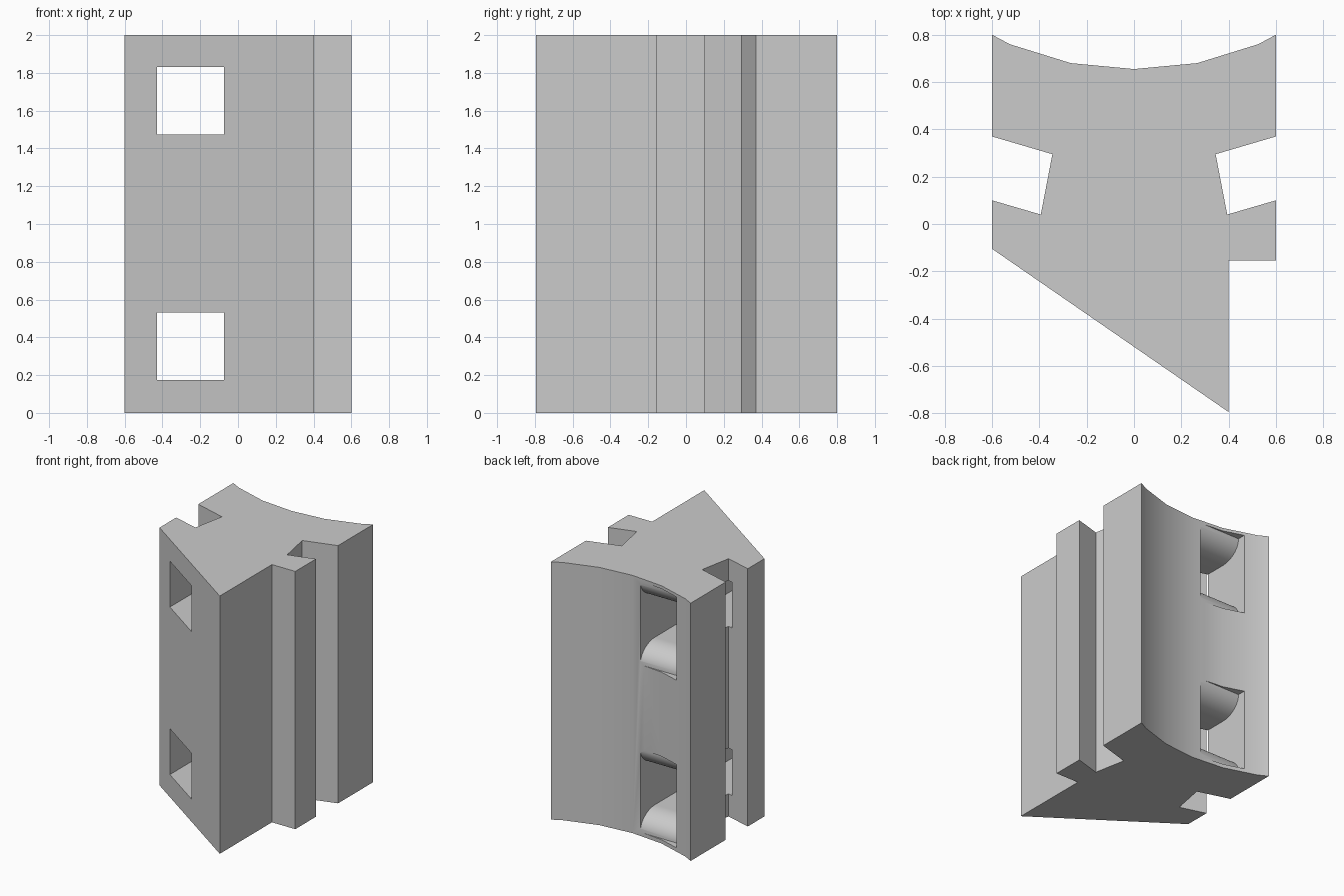
import bpy
import bmesh
import math
from mathutils import Vector

old = bpy.data.objects.get("Cube")
if old:
    bpy.data.objects.remove(old, do_unlink=True)

grey = bpy.data.materials.new("plain_grey")
grey.use_nodes = True
grey.diffuse_color = (0.6, 0.6, 0.6, 1)
grey.node_tree.nodes["Principled BSDF"].inputs["Base Color"].default_value = (0.6, 0.6, 0.6, 1)


def prism(name, points, offset):
    """Extrude a closed outline of 3D points along an offset."""
    bm = bmesh.new()
    face = bm.faces.new([bm.verts.new(p) for p in points])
    result = bmesh.ops.extrude_face_region(bm, geom=[face])
    moved = [v for v in result["geom"] if isinstance(v, bmesh.types.BMVert)]
    bmesh.ops.translate(bm, verts=moved, vec=Vector(offset))
    bmesh.ops.recalc_face_normals(bm, faces=bm.faces)
    mesh = bpy.data.meshes.new(name)
    bm.to_mesh(mesh)
    bm.free()
    mesh.materials.append(grey)
    obj = bpy.data.objects.new(name, mesh)
    bpy.context.collection.objects.link(obj)
    return obj


# Block: mirrored side slots, concave back and a slanted front wedge
slot = [(0.6, 0.1), (0.394, 0.04), (0.345, 0.295), (0.6, 0.37), (0.6, 0.8)]
back = [(0.525, 0.76), (0.267, 0.68), (0, 0.655), (-0.267, 0.68), (-0.525, 0.76)]
front = [(-0.6, -0.105), (0.4, -0.795), (0.4, -0.155), (0.6, -0.155)]
outline = slot + back + [(-x, y) for x, y in reversed(slot)] + front
block = prism("slotted_block", [(x, y, 0) for x, y in outline], (0, 0, 2))

# Square channels running front to back, with rounded mouths at the back
half, flare_y, flare_z, mouth = 0.178, 0.18, 0.145, 0.665
steps = 16
upper = [(-1, half)]
for i in range(steps + 1):
    a = math.pi / 2 * i / steps
    upper.append((mouth - flare_y * (1 - math.sin(a)), half + flare_z * (1 - math.cos(a))))
upper.append((1, half + flare_z))
channel = upper + [(y, -z) for y, z in reversed(upper)]

for name, height in (("lower_channel", 0.353), ("upper_channel", 1.653)):
    cutter = prism(name, [(-0.428, y, z + height) for y, z in channel], (0.355, 0, 0))
    cutter.hide_render = True
    cut = block.modifiers.new(name, "BOOLEAN")
    cut.operation = "DIFFERENCE"
    cut.solver = "EXACT"
    cut.object = cutter
    bpy.ops.object.select_all(action="DESELECT")
    bpy.context.view_layer.objects.active = block
    block.select_set(True)
    bpy.ops.object.modifier_apply(modifier=name)
    bpy.data.objects.remove(cutter, do_unlink=True)

# Smooth the concave back and the mouths, keep the corners sharp
bpy.ops.object.shade_smooth_by_angle(angle=math.radians(30))
